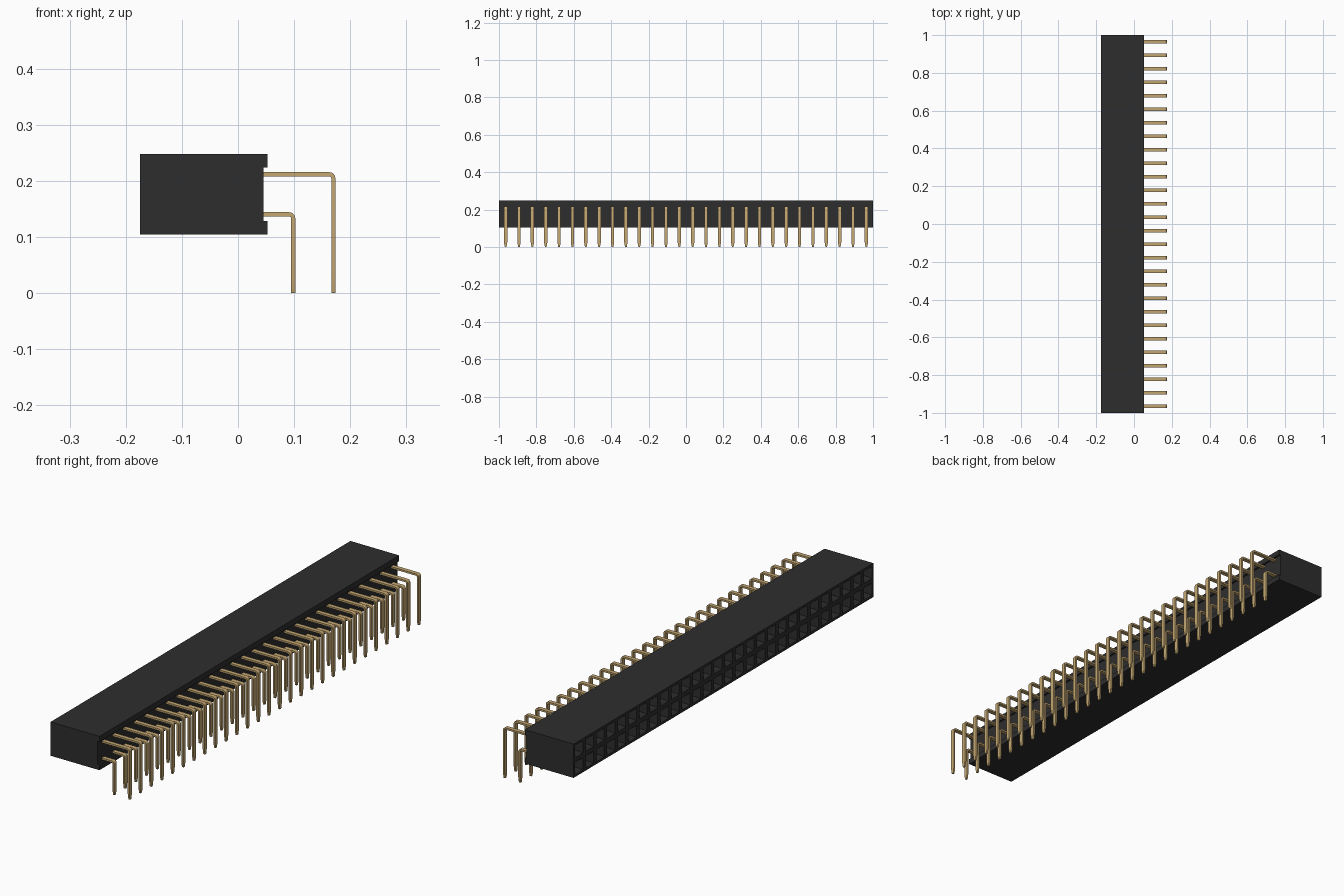
import bpy, bmesh, math
from mathutils import Vector

cube = bpy.data.objects.get("Cube")
if cube:
    bpy.data.objects.remove(cube, do_unlink=True)

COUNT = 28
PITCH = 2 / COUNT
X_FRONT, X_BACK, X_LIP = -0.175, 0.045, 0.053
Z_MID = 0.176


def material(name, color):
    m = bpy.data.materials.new(name)
    m.use_nodes = True
    m.diffuse_color = color
    m.node_tree.nodes["Principled BSDF"].inputs["Base Color"].default_value = color
    return m


def add_object(name, bm, mat):
    bmesh.ops.recalc_face_normals(bm, faces=bm.faces)
    mesh = bpy.data.meshes.new(name)
    bm.to_mesh(mesh)
    bm.free()
    mesh.materials.append(mat)
    ob = bpy.data.objects.new(name, mesh)
    bpy.context.collection.objects.link(ob)
    return ob


black = material("black plastic", (0.027, 0.027, 0.027, 1))
gold = material("gold metal", (0.56, 0.39, 0.17, 1))

# Housing: socket face as a grid of cells, pulled back into a block
bm = bmesh.new()
bmesh.ops.create_grid(bm, x_segments=COUNT, y_segments=2, size=1)
for v in bm.verts:
    y, z = v.co.x, v.co.y
    v.co = Vector((X_FRONT, -y, Z_MID + z * PITCH))
bmesh.ops.recalc_face_normals(bm, faces=bm.faces)
cells = list(bm.faces)
if cells[0].normal.x > 0:
    bmesh.ops.reverse_faces(bm, faces=cells)
rim = [e for e in bm.edges if e.is_boundary]
walls = bmesh.ops.extrude_edge_only(bm, edges=rim)["geom"]
for v in walls:
    if isinstance(v, bmesh.types.BMVert):
        v.co.x = X_BACK
cap = bmesh.ops.contextual_create(
    bm, geom=[e for e in bm.edges if e.is_boundary])["faces"]

# Rear channel: split the back face and raise its top and bottom lips
for z in (Z_MID - 0.048, Z_MID + 0.048):
    back = [f for f in bm.faces if all(abs(v.co.x - X_BACK) < 1e-5 for v in f.verts)]
    geom = set(back)
    for f in back:
        geom.update(f.verts)
        geom.update(f.edges)
    bmesh.ops.bisect_plane(bm, geom=list(geom), plane_co=(0, 0, z), plane_no=(0, 0, 1))
lips = [f for f in bm.faces
        if all(abs(v.co.x - X_BACK) < 1e-5 for v in f.verts)
        and abs(f.calc_center_bounds().z - Z_MID) > 0.04]
raised = bmesh.ops.extrude_discrete_faces(bm, faces=lips)["faces"]
bmesh.ops.translate(bm, verts=list({v for f in raised for v in f.verts}),
                    vec=(X_LIP - X_BACK, 0, 0))

# Socket openings: chamfered lead-in, then a square well
bmesh.ops.inset_individual(bm, faces=cells, thickness=0.014)
bmesh.ops.inset_individual(bm, faces=cells, thickness=0.009, depth=-0.010)
wells = bmesh.ops.extrude_discrete_faces(bm, faces=cells)["faces"]
bmesh.ops.translate(bm, verts=list({v for f in wells for v in f.verts}), vec=(0.11, 0, 0))
add_object("socket_housing", bm, black)


# Flat bent pin with a tapered tip, repeated along the housing
def pin_row(name, x, z):
    half_w, half_t, r = 0.0088, 0.0037, 0.0075
    stations = [(X_BACK - 0.01, z, 0, half_w)]
    for i in range(5):
        a = math.radians(90 * i / 4)
        stations.append((x - r + r * math.sin(a), z - r + r * math.cos(a), a, half_w))
    stations += [(x, 0.024, math.pi / 2, half_w), (x, 0, math.pi / 2, half_w * 0.5)]
    bm = bmesh.new()
    rings = []
    for px, pz, a, w in stations:
        nx, nz = math.sin(a) * half_t, math.cos(a) * half_t
        rings.append([bm.verts.new((px + s * nx, t * w, pz + s * nz))
                      for s, t in ((1, 1), (1, -1), (-1, -1), (-1, 1))])
    for a, b in zip(rings, rings[1:]):
        for i in range(4):
            j = (i + 1) % 4
            bm.faces.new((a[i], a[j], b[j], b[i]))
    bm.faces.new(rings[0])
    bm.faces.new(rings[-1])
    ob = add_object(name, bm, gold)
    ob.location.y = -1 + PITCH / 2
    bpy.ops.object.select_all(action="DESELECT")
    ob.select_set(True)
    bpy.context.view_layer.objects.active = ob
    bpy.ops.object.shade_smooth_by_angle(angle=math.radians(30))
    arr = ob.modifiers.new("row", "ARRAY")
    arr.count = COUNT
    arr.use_relative_offset = False
    arr.use_constant_offset = True
    arr.constant_offset_displace = (0, PITCH, 0)


pin_row("upper_pins", 0.170, Z_MID + PITCH / 2)
pin_row("lower_pins", 0.170 - PITCH, Z_MID - PITCH / 2)
